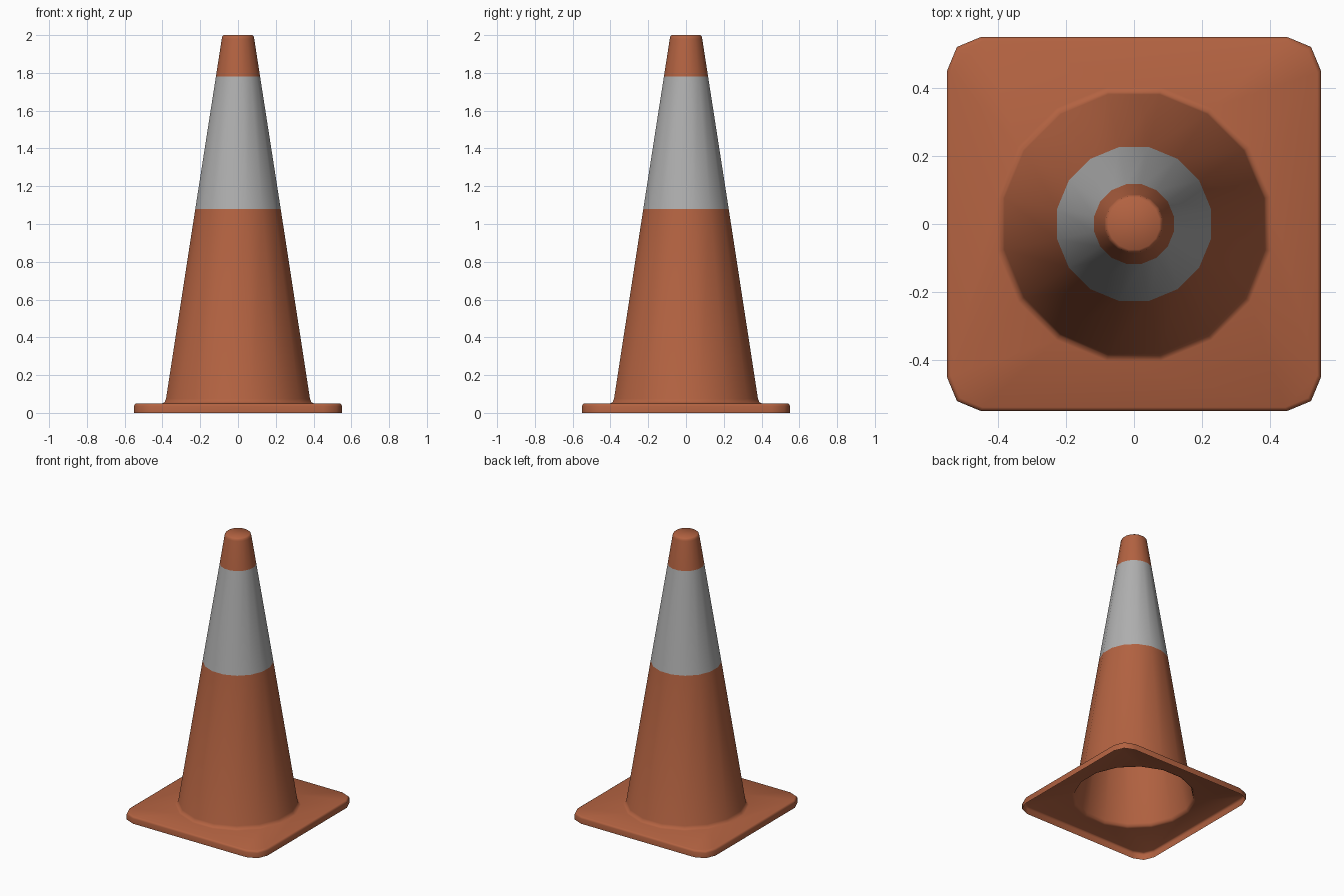
import bpy, bmesh, math

if "Cube" in bpy.data.objects:
    bpy.data.objects.remove(bpy.data.objects["Cube"])


def material(name, rgb):
    m = bpy.data.materials.new(name)
    m.diffuse_color = (*rgb, 1)
    m.use_nodes = True
    m.node_tree.nodes["Principled BSDF"].inputs["Base Color"].default_value = m.diffuse_color
    return m


orange = material("orange rubber", (0.45, 0.123, 0.053))
grey = material("grey reflective band", (0.43, 0.43, 0.43))

SIDES = 16
bm = bmesh.new()


def circle_ring(apothem, z):
    r = apothem / math.cos(math.pi / SIDES)
    return [bm.verts.new((r * math.cos((i + 0.5) * math.tau / SIDES),
                          r * math.sin((i + 0.5) * math.tau / SIDES), z))
            for i in range(SIDES)]


def square_ring(half, z, corner=0.1):
    # rounded square, each corner in two segments
    ring = []
    for q in range(4):
        a0 = q * math.pi / 2
        sx, sy = [(1, 1), (-1, 1), (-1, -1), (1, -1)][q]
        for k in range(3):
            a = a0 + k * math.pi / 4
            ring.append(bm.verts.new((sx * (half - corner) + corner * math.cos(a),
                                      sy * (half - corner) + corner * math.sin(a), z)))
    return ring


def skin(rings):
    for a, b in zip(rings, rings[1:]):
        n = len(a)
        for i in range(n):
            j = (i + 1) % n
            bm.faces.new((a[i], a[j], b[j], b[i]))


def ring_edges(ring):
    return [bm.edges.get((v, ring[(i + 1) % len(ring)])) for i, v in enumerate(ring)]


# Base rim: open underneath, softened upper edge
base = [square_ring(h, z, c) for h, z, c in
        [(0.55, 0, 0.1), (0.55, 0.036, 0.1), (0.547, 0.045, 0.098), (0.539, 0.05, 0.094)]]
skin(base)

# Cone: flared foot, straight wall cut at the band, rounded tip
profile = [(0.402, 0.05), (0.388, 0.057), (0.381, 0.075), (0.226, 1.08),
           (0.117, 1.78), (0.086, 1.98), (0.083, 1.993), (0.075, 2.0)]
cone = [circle_ring(r, z) for r, z in profile]
skin(cone)
bm.faces.new(cone[-1])

# Flat top of the base between the rim and the cone foot
bmesh.ops.triangle_fill(bm, use_beauty=True, normal=(0, 0, 1),
                        edges=ring_edges(base[-1]) + ring_edges(cone[0]))
bmesh.ops.recalc_face_normals(bm, faces=bm.faces[:])

# Grey band by height
for f in bm.faces:
    f.material_index = 1 if 1.08 < f.calc_center_median().z < 1.78 else 0

mesh = bpy.data.meshes.new("traffic_cone")
bm.to_mesh(mesh)
bm.free()
mesh.materials.append(orange)
mesh.materials.append(grey)
obj = bpy.data.objects.new("traffic_cone", mesh)
bpy.context.collection.objects.link(obj)
bpy.context.view_layer.objects.active = obj
obj.select_set(True)
bpy.ops.object.shade_smooth_by_angle(angle=math.radians(50))
